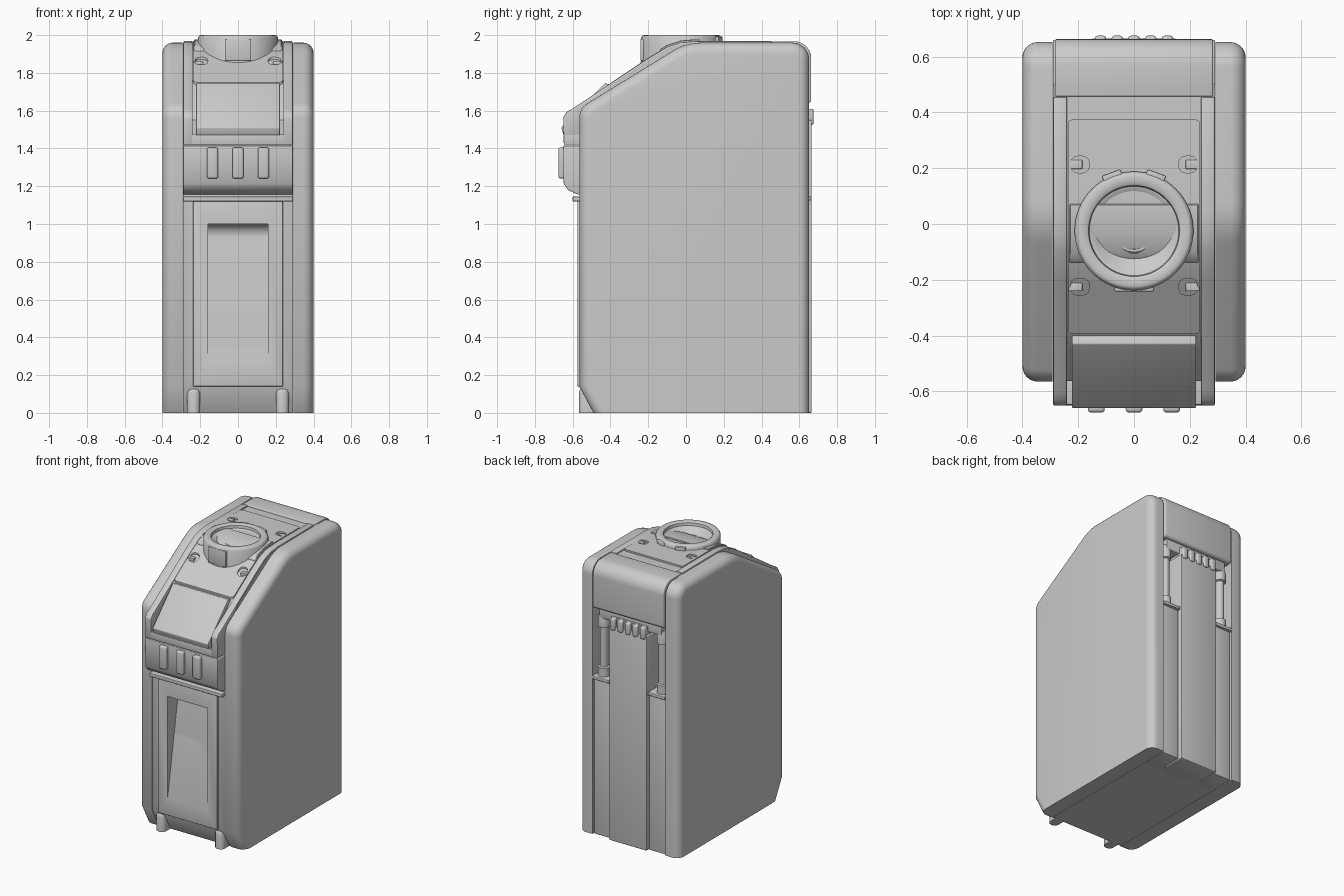
import bpy, bmesh, math
from mathutils import Vector

if "Cube" in bpy.data.objects:
    bpy.data.objects.remove(bpy.data.objects["Cube"])

# height line of the sloped front and flat top, as (y, z)
TOP = [(-0.65, 1.57), (-0.2, 1.87), (-0.1, 1.93), (-0.03, 1.953), (0.05, 1.96), (0.7, 1.96)]


def surf(y):
    for (a, za), (b, zb) in zip(TOP, TOP[1:]):
        if y <= b:
            return za + (zb - za) * (y - a) / (b - a)
    return TOP[-1][1]


def along(y0, y1, h=0.0):
    ys = [y0] + [p[0] for p in TOP if y0 < p[0] < y1] + [y1]
    return [(y, surf(y) + h) for y in ys]


def fillet(pts, n=6):
    """Round the corners of a (y, z[, radius]) profile."""
    out = []
    for i, p in enumerate(pts):
        c = Vector(p[:2])
        if len(p) < 3:
            out.append(tuple(c))
            continue
        u = (Vector(pts[i - 1][:2]) - c).normalized()
        v = (Vector(pts[(i + 1) % len(pts)][:2]) - c).normalized()
        half = u.angle(v) / 2
        mid = c + (u + v).normalized() * p[2] / math.sin(half)
        a = c + u * p[2] / math.tan(half) - mid
        b = c + v * p[2] / math.tan(half) - mid
        for k in range(n + 1):
            d = a.lerp(b, k / n)
            out.append(tuple(mid + d.normalized() * p[2]))
    return out


def finish(name, bm):
    bmesh.ops.recalc_face_normals(bm, faces=bm.faces[:])
    me = bpy.data.meshes.new(name)
    bm.to_mesh(me)
    bm.free()
    ob = bpy.data.objects.new(name, me)
    bpy.context.collection.objects.link(ob)
    return ob


def prism(name, prof, x0, x1, bevel=0.0, pick=None, seg=3):
    """Extrude a (y, z) profile along x, then bevel picked (or all sharp) edges."""
    bm = bmesh.new()
    f = bm.faces.new([bm.verts.new((x0, y, z)) for y, z in prof])
    r = bmesh.ops.extrude_face_region(bm, geom=[f])
    bmesh.ops.translate(bm, vec=(x1 - x0, 0, 0),
                        verts=[v for v in r['geom'] if isinstance(v, bmesh.types.BMVert)])
    bmesh.ops.recalc_face_normals(bm, faces=bm.faces[:])
    if bevel:
        pick = pick or (lambda e: e.calc_face_angle(0) > 0.6)
        bmesh.ops.bevel(bm, geom=[e for e in bm.edges if pick(e)], offset=bevel,
                        segments=seg, profile=0.5, affect='EDGES', clamp_overlap=True)
    return finish(name, bm)


def box(name, x0, x1, y0, y1, z0, z1, bevel=0.0, pick=None):
    return prism(name, [(y0, z0), (y1, z0), (y1, z1), (y0, z1)], x0, x1, bevel, pick)


def lathe(name, prof, x, y, n=64):
    bm = bmesh.new()
    vs = [bm.verts.new((x + r, y, z)) for r, z in prof]
    es = [bm.edges.new(p) for p in zip(vs, vs[1:])]
    bmesh.ops.spin(bm, geom=vs + es, cent=(x, y, 0), axis=(0, 0, 1), angle=2 * math.pi, steps=n)
    bmesh.ops.remove_doubles(bm, verts=bm.verts[:], dist=1e-5)
    return finish(name, bm)


def cut(targets, cutter):
    for ob in targets:
        m = ob.modifiers.new('cut', 'BOOLEAN')
        m.operation, m.solver, m.object = 'DIFFERENCE', 'EXACT', cutter
        bpy.context.view_layer.objects.active = ob
        bpy.ops.object.modifier_apply(modifier=m.name)
    bpy.data.objects.remove(cutter, do_unlink=True)


def vertical(e):
    a, b = e.verts
    return abs(a.co.z - b.co.z) > 1e-3


# inner body
core = prism('inner_body', [(0.5, 0), (-0.485, 0), (-0.563, 0.14), (-0.563, 1.55), (-0.45, 1.68)]
             + along(-0.40, 0.5, -0.002), -0.291, 0.291)
panel = box('front_panel', -0.237, 0.237, -0.575, -0.5, 0.14, 1.12, 0.004)
slot = prism('slot_cutter', fillet([(-0.75, 0.25), (-0.578, 0.25), (-0.45, 1.0, 0.06), (-0.75, 1.0)]),
             -0.16, 0.16)
slot_copy = slot.copy()
slot_copy.data = slot.data.copy()
bpy.context.collection.objects.link(slot_copy)
cut([core], slot)
cut([panel], slot_copy)
box('front_lip', -0.291, 0.291, -0.60, -0.5, 1.12, 1.145, 0.004)

# control head with buttons
prism('control_head', [(-0.5, 1.155), (-0.57, 1.155), (-0.625, 1.18), (-0.648, 1.215), (-0.65, 1.415),
                       (-0.5, 1.415)], -0.29, 0.29, 0.005)
box('screen_sill', -0.289, 0.289, -0.647, -0.5, 1.42, 1.475, 0.004)
for i, x in enumerate((-0.135, 0, 0.135)):
    box(f'button_{i}', x - 0.03, x + 0.03, -0.676, -0.62, 1.24, 1.405, 0.012)

# tilted screen
prism('screen', [(-0.45, 1.47), (-0.648, 1.47), (-0.66, 1.51), (-0.43, 1.745), (-0.40, 1.738),
                 (-0.40, 1.60)], -0.222, 0.222, 0.004)

# top deck plate with latch recesses
plate = prism('deck_plate', along(-0.395, 0.375, 0.01) + along(-0.395, 0.375, -0.02)[::-1],
              -0.237, 0.237, 0.018,
              lambda e: vertical(e) and abs(e.verts[0].co.y - e.verts[1].co.y) < 1e-3)
for y in (-0.225, 0.213):
    for s in (-1, 1):
        xs = sorted((s * 0.16, s * 0.227))
        cut([plate], box('latch_cutter', *xs, y - 0.03, y + 0.03, 1.7, 2.1, 0.025, vertical))
        xs = sorted((s * 0.185, s * 0.235))
        box('latch', *xs, y - 0.016, y + 0.016, surf(y) - 0.03, surf(y) + 0.008, 0.004)
prism('cup_clamp', along(-0.138, 0.072, 0.018) + along(-0.138, 0.072, -0.02)[::-1],
      -0.232, 0.232, 0.004, seg=1)

# round filler cup
lathe('filler_cup', [(0.213, 1.78), (0.213, 1.985), (0.205, 1.997), (0.198, 2.0), (0.172, 2.0),
                     (0.163, 1.994), (0.16, 1.975), (0.143, 1.97), (0.09, 1.925), (0.083, 1.92),
                     (0.082, 1.945), (0.075, 1.953), (0.066, 1.953), (0.058, 1.943), (0.03, 1.943),
                     (0.028, 1.955), (0, 1.957)], 0, -0.025)
box('cup_front_tab', -0.07, 0.07, -0.242, -0.205, 1.865, 1.98, 0.005)
for s in (-1, 1):
    tab = box('cup_rear_tab', -0.035, 0.035, -0.02, 0.02, 1.95, 1.992, 0.005)
    tab.location = (s * 0.075, 0.165, 0)
    tab.rotation_euler.z = -s * 0.35

# rear cap and the pieces under it
prism('rear_cap', fillet([(0.457, 1.64), (0.663, 1.64, 0.02), (0.663, 1.967, 0.09), (0.457, 1.967)]),
      -0.283, 0.283, 0.006)
box('cap_step', -0.25, 0.25, 0.45, 0.635, 1.57, 1.65, 0.005)
box('rear_column', -0.15, 0.15, 0.45, 0.665, 0, 1.55, 0.005)
box('rib_base', -0.14, 0.14, 0.45, 0.65, 1.54, 1.61)
for i in range(5):
    x = -0.12 + 0.06 * i
    box(f'column_rib_{i}', x - 0.02, x + 0.02, 0.58, 0.675, 1.525, 1.61, 0.01)

# mirrored parts
side = fillet([(0.652, 0), (0.652, 1.96, 0.09), (0.0, 1.96, 0.28), (-0.565, 1.60 + 0.012, 0.09),
               (-0.565, 0.14), (-0.49, 0)], 8)
for s, tag in ((-1, 'left'), (1, 'right')):
    def outer(e):
        a, b = (v.co for v in e.verts)
        return abs(a.x) > 0.39 and abs(b.x) > 0.39 and max(a.z, b.z) > 1e-3
    prism(f'{tag}_side_panel', side, s * 0.293, s * 0.40, 0.055, outer, 6)

    def span(a, b):
        return sorted((s * a, s * b))
    # rail beside the screen and deck
    rail = [(-0.5, 1.42), (-0.647, 1.42), (-0.65, 1.565), (-0.63, 1.595)] + along(-0.60, 0.455, 0.008)
    rail += along(-0.45, 0.455, -0.03)[::-1]
    prism(f'{tag}_rail', rail, *span(0.24, 0.289), 0.004, seg=2)
    # front foot
    box(f'{tag}_foot', *span(0.2, 0.27), -0.567, -0.44, 0, 0.135, 0.03,
        lambda e: max(v.co.z for v in e.verts) > 0.01)
    # rear lower cover, ledge and rod
    box(f'{tag}_rear_cover', *span(0.155, 0.288), 0.45, 0.64, 0, 1.13, 0.004)
    box(f'{tag}_rear_ledge', *span(0.155, 0.291), 0.45, 0.66, 1.125, 1.148, 0.004)
    lathe(f'{tag}_rear_rod', [(0, 1.14), (0.04, 1.14), (0.04, 1.21), (0.028, 1.215), (0.028, 1.5),
                              (0.04, 1.505), (0.04, 1.56), (0.03, 1.6), (0, 1.6)],
          s * 0.235, 0.6, 24)

# smooth shading with sharp edges kept
bpy.ops.object.select_all(action='SELECT')
bpy.context.view_layer.objects.active = core
bpy.ops.object.shade_smooth_by_angle(angle=math.radians(34))
